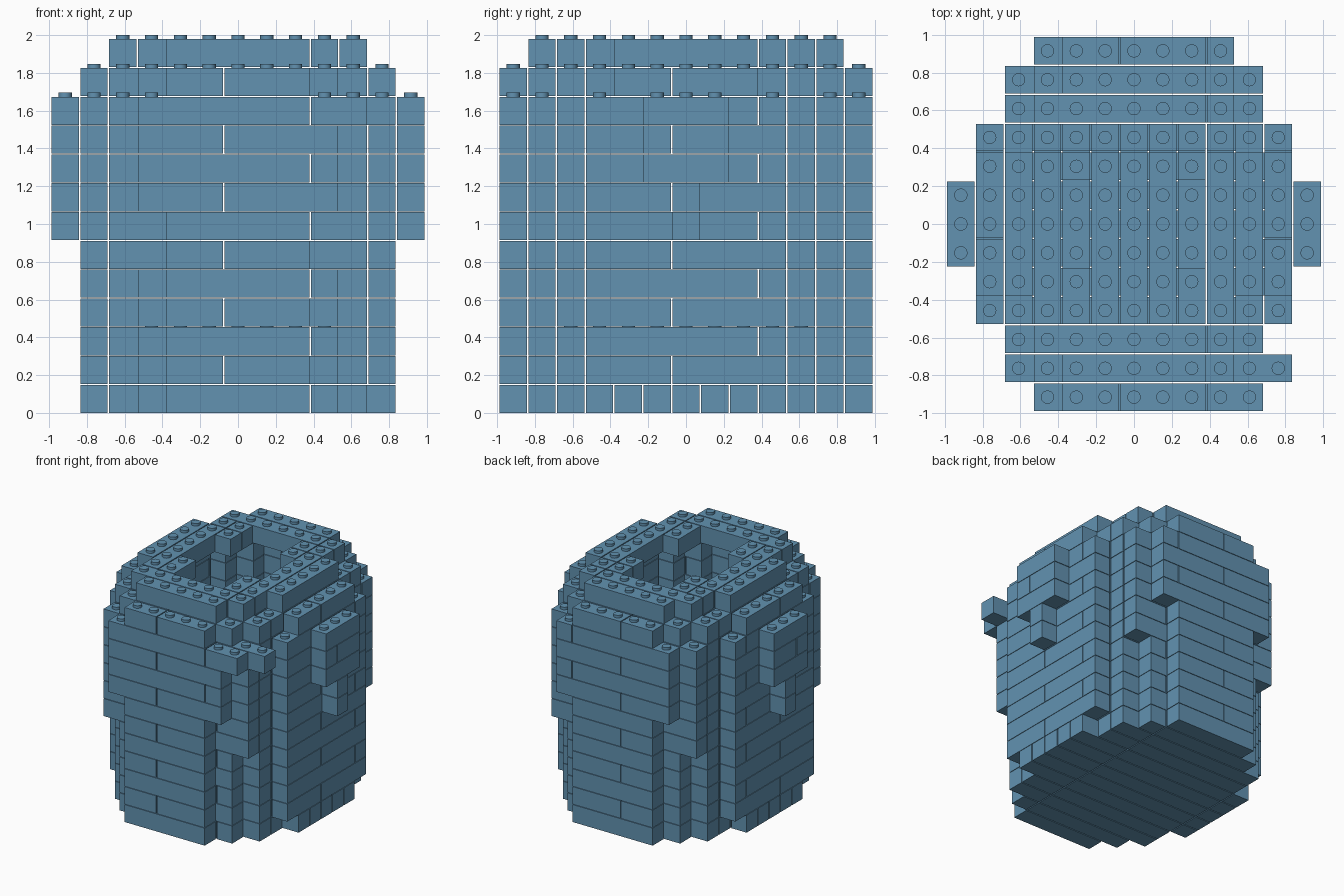
import bpy
import bmesh
from mathutils import Matrix, Vector

cube = bpy.data.objects.get("Cube")
if cube:
    bpy.data.objects.remove(cube, do_unlink=True)

PITCH = 0.1525      # stud spacing and layer height
GAP = 0.008         # joint between neighbouring bricks
JOINT = 0.004       # joint between layers
STUD_R, STUD_H = 0.035, 0.0215
LAYERS = 13
FLOOR_TOP = 2       # last solid layer

blue = bpy.data.materials.new("dusty_blue")
blue.use_nodes = True
colour = (0.122, 0.288, 0.44, 1)
blue.diffuse_color = colour
blue.node_tree.nodes["Principled BSDF"].inputs["Base Color"].default_value = colour


def outline(k):
    """Half depth in bricks for each column, counted outwards from the middle."""
    if k == LAYERS - 1:
        return [5, 5, 5, 4, 2]
    depth = [6, 6, 6, 5, 4, 2]
    if k == LAYERS - 2:
        return depth
    if k >= 1:
        depth[5] = 3
    if k >= 5:
        depth[4] = 5
    if k >= 6:
        depth.append(0 if k < 8 else 1)
    if k >= 7:
        depth[3] = 6
    return depth


def hollow(k):
    if k <= FLOOR_TOP:
        return []
    return [3, 3, 1] if k == LAYERS - 1 else [4, 4, 3, 2]


def spread(depth):
    return {(i, j) for i in range(-len(depth) + 1, len(depth))
            for j in range(-depth[abs(i)], depth[abs(i)] + 1)}


def layer_cells(k):
    cells = spread(outline(k)) - spread(hollow(k))
    if k == 10:
        cells |= {(4, -6), (5, -5)}   # two loose corner bricks
    return cells


def bricks(cells, k):
    """Join cells into long bricks: end walls run along x, side walls along y."""
    left = set(cells)
    for cell in sorted(cells):
        if cell not in left:
            continue
        along_x = k == 0 or abs(cell[1]) >= 4
        run = [cell]
        left.remove(cell)
        while True:
            i, j = run[-1]
            nxt = (i + 1, j) if along_x else (i, j + 1)
            pos = nxt[0] if along_x else nxt[1]
            same_wall = along_x == (k == 0 or abs(nxt[1]) >= 4)
            if nxt not in left or not same_wall or (pos + 3 * (k % 2)) % 7 == 3:
                break
            run.append(nxt)
            left.remove(nxt)
        yield run[0], run[-1]


def add_box(bm, low, high):
    size = high - low
    matrix = Matrix.Translation((low + high) / 2) @ Matrix.Diagonal((*size, 1))
    bmesh.ops.create_cube(bm, size=1, matrix=matrix)


def finish(bm, name):
    mesh = bpy.data.meshes.new(name)
    bm.to_mesh(mesh)
    bm.free()
    mesh.materials.append(blue)
    obj = bpy.data.objects.new(name, mesh)
    bpy.context.collection.objects.link(obj)
    return obj


# Courses of bricks
all_cells = [layer_cells(k) for k in range(LAYERS)]
edge = PITCH / 2 - GAP / 2
for k, cells in enumerate(all_cells):
    bm = bmesh.new()
    for first, last in bricks(cells, k):
        low = Vector((first[0] * PITCH - edge, first[1] * PITCH - edge, k * PITCH))
        high = Vector((last[0] * PITCH + edge, last[1] * PITCH + edge,
                       (k + 1) * PITCH - JOINT))
        add_box(bm, low, high)
    finish(bm, f"brick_course_{k + 1}")

# Studs wherever no brick sits on top
bm = bmesh.new()
for k, cells in enumerate(all_cells):
    above = all_cells[k + 1] if k + 1 < LAYERS else set()
    for i, j in sorted(cells - above):
        z = (k + 1) * PITCH - JOINT + STUD_H / 2
        bmesh.ops.create_cone(bm, cap_ends=True, segments=20, radius1=STUD_R,
                              radius2=STUD_R, depth=STUD_H,
                              matrix=Matrix.Translation((i * PITCH, j * PITCH, z)))
studs = finish(bm, "studs")
bpy.ops.object.select_all(action="DESELECT")
studs.select_set(True)
bpy.context.view_layer.objects.active = studs
bpy.ops.object.shade_smooth_by_angle()
